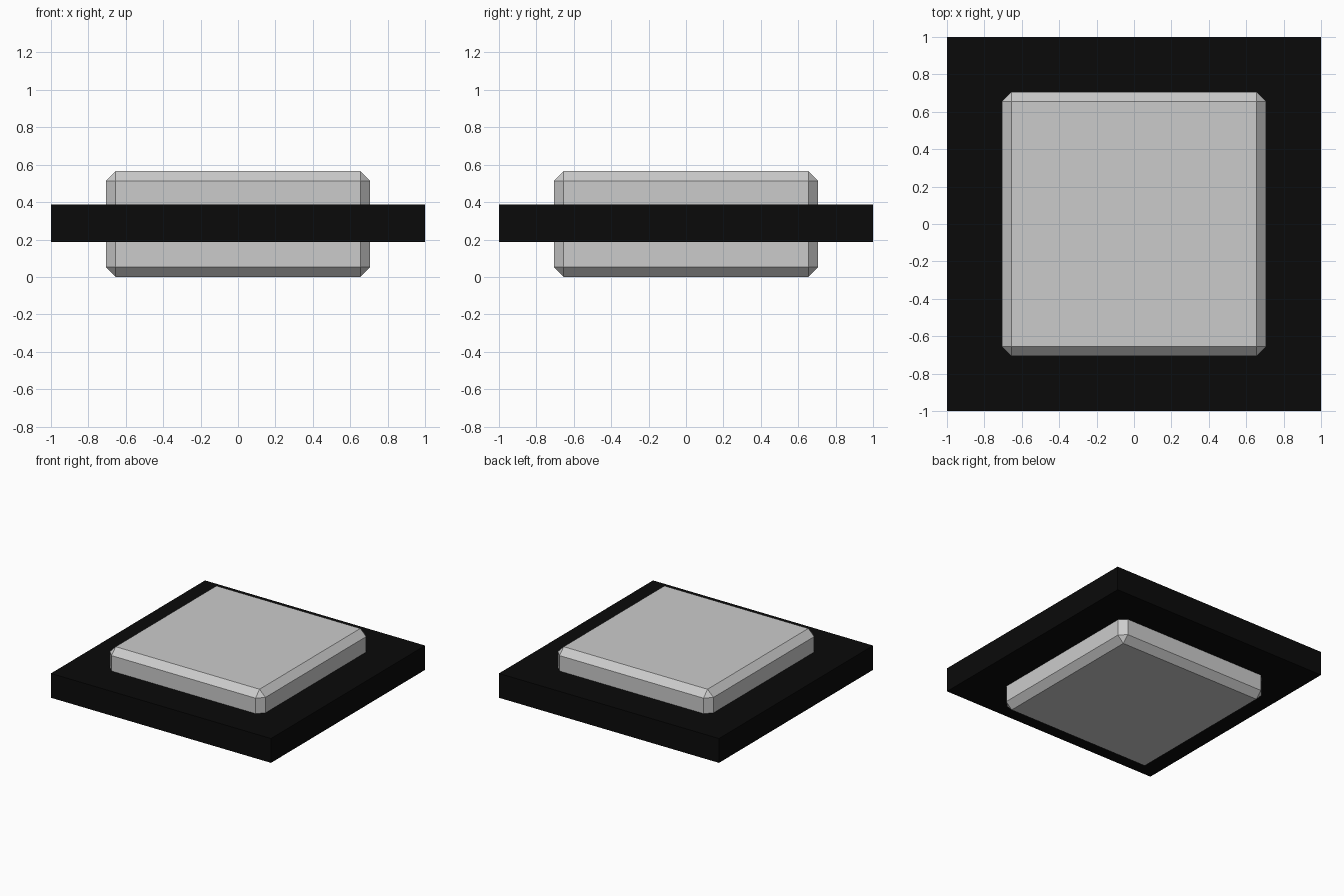
import bpy
import bmesh

if "Cube" in bpy.data.objects:
    bpy.data.objects.remove(bpy.data.objects["Cube"])


def box(name, size, height, z_mid, bevel=0.0):
    bm = bmesh.new()
    bmesh.ops.create_cube(bm, size=1.0)
    bmesh.ops.scale(bm, vec=(size, size, height), verts=bm.verts)
    bmesh.ops.translate(bm, vec=(0, 0, z_mid), verts=bm.verts)
    if bevel:
        bmesh.ops.bevel(bm, geom=bm.edges[:], offset=bevel, segments=1,
                        affect='EDGES', offset_type='OFFSET')
    mesh = bpy.data.meshes.new(name)
    bm.to_mesh(mesh)
    bm.free()
    obj = bpy.data.objects.new(name, mesh)
    bpy.context.collection.objects.link(obj)
    return obj


# Grey chamfered block passing through the plate
box("chamfered_block", 1.414, 0.566, 0.283, bevel=0.053)

# Black square plate around the middle
plate = box("square_plate", 2.0, 0.2, 0.286)
black = bpy.data.materials.new("black")
black.diffuse_color = (0.003, 0.003, 0.003, 1.0)
black.use_nodes = True
black.node_tree.nodes["Principled BSDF"].inputs["Base Color"].default_value = black.diffuse_color
plate.data.materials.append(black)
